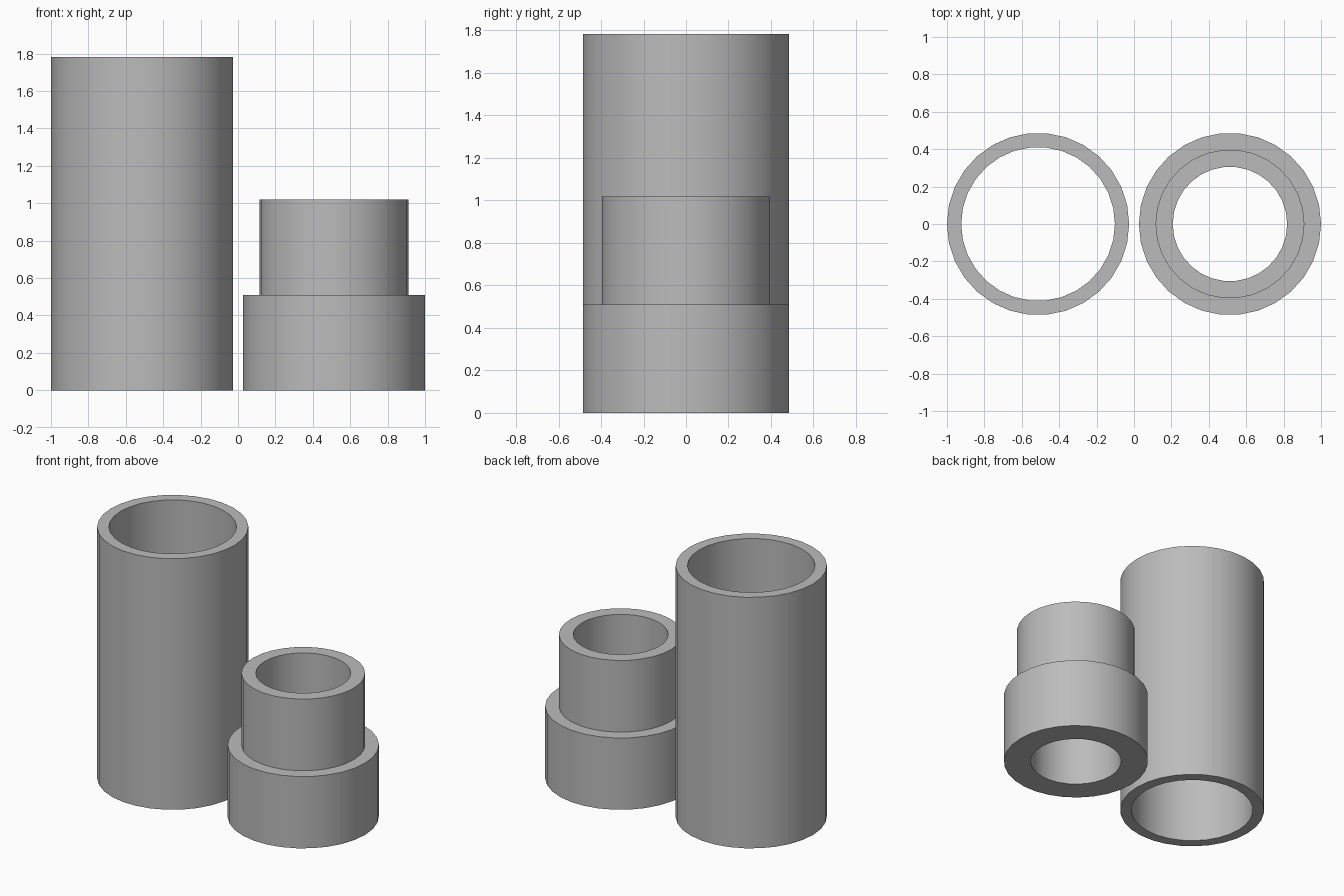
import bpy
import bmesh
import math

SIDES = 30

cube = bpy.data.objects.get("Cube")
if cube:
    bpy.data.objects.remove(cube)

grey = bpy.data.materials.new("plain grey")
grey.use_nodes = True
colour = (0.5, 0.5, 0.5, 1)
grey.diffuse_color = colour
grey.node_tree.nodes["Principled BSDF"].inputs["Base Color"].default_value = colour


def turned_part(name, x, profile):
    """Revolve a closed (radius, height) profile around a vertical axis."""
    bm = bmesh.new()
    rings = []
    for radius, z in profile:
        rings.append([bm.verts.new((radius * math.cos(math.tau * i / SIDES),
                                    radius * math.sin(math.tau * i / SIDES), z))
                      for i in range(SIDES)])
    for k, ring in enumerate(rings):
        following = rings[(k + 1) % len(rings)]
        for i in range(SIDES):
            j = (i + 1) % SIDES
            bm.faces.new((ring[i], ring[j], following[j], following[i]))
    bmesh.ops.recalc_face_normals(bm, faces=bm.faces)
    mesh = bpy.data.meshes.new(name)
    bm.to_mesh(mesh)
    bm.free()
    mesh.materials.append(grey)
    part = bpy.data.objects.new(name, mesh)
    part.location.x = x
    bpy.context.collection.objects.link(part)
    bpy.ops.object.select_all(action="DESELECT")
    part.select_set(True)
    bpy.context.view_layer.objects.active = part
    bpy.ops.object.shade_smooth_by_angle(angle=math.radians(30))
    return part


OUTER = 0.487   # shared outside radius
OFFSET = 0.513  # distance of each axis from the middle

# Tall open tube
tube_bore, tube_top = 0.411, 1.783
turned_part("tall_tube", -OFFSET,
            [(OUTER, 0), (OUTER, tube_top), (tube_bore, tube_top), (tube_bore, 0)])

# Stepped collar with a narrower neck and a straight bore
neck, bore, step, top = 0.398, 0.306, 0.51, 1.019
turned_part("stepped_collar", OFFSET,
            [(OUTER, 0), (OUTER, step), (neck, step),
             (neck, top), (bore, top), (bore, 0)])
